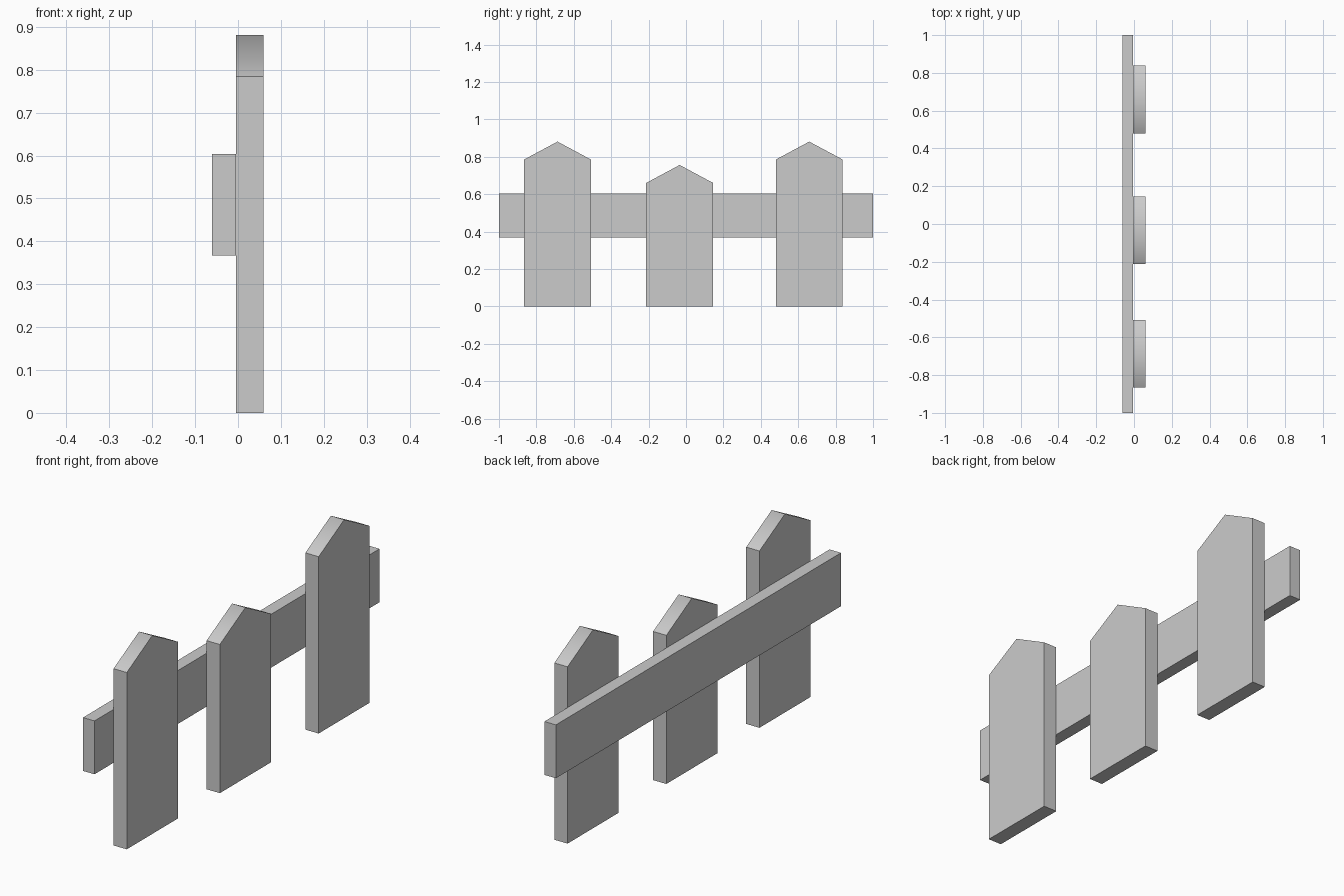
import bpy, bmesh, math

if "Cube" in bpy.data.objects:
    bpy.data.objects.remove(bpy.data.objects["Cube"])

SPLIT = -0.005  # plane where the rail meets the pickets
X_BACK, X_FRONT = -0.061, 0.06


def extrude_profile(name, profile, x0, x1):
    """Extrude a closed (y, z) outline along x."""
    bm = bmesh.new()
    face = bm.faces.new([bm.verts.new((x0, y, z)) for y, z in profile])
    ext = bmesh.ops.extrude_face_region(bm, geom=[face])
    verts = [v for v in ext["geom"] if isinstance(v, bmesh.types.BMVert)]
    bmesh.ops.translate(bm, verts=verts, vec=(x1 - x0, 0, 0))
    bmesh.ops.recalc_face_normals(bm, faces=bm.faces[:])
    mesh = bpy.data.meshes.new(name)
    bm.to_mesh(mesh)
    bm.free()
    obj = bpy.data.objects.new(name, mesh)
    bpy.context.collection.objects.link(obj)
    return obj


# Horizontal rail behind the pickets
extrude_profile("rail", [(-1, 0.367), (1, 0.367), (1, 0.604), (-1, 0.604)],
                X_BACK, SPLIT)

# Pointed pickets: centre y and peak height
HALF, POINT = 0.179, 0.096
for i, (y, peak) in enumerate([(-0.687, 0.881), (-0.034, 0.756), (0.659, 0.881)], 1):
    shoulder = peak - POINT
    picket = extrude_profile(
        f"picket_{i}",
        [(y - HALF, 0), (y + HALF, 0), (y + HALF, shoulder),
         (y, peak), (y - HALF, shoulder)],
        SPLIT, X_FRONT)
    # The ridge shades softly, all other edges stay sharp
    bpy.ops.object.select_all(action="DESELECT")
    picket.select_set(True)
    bpy.context.view_layer.objects.active = picket
    bpy.ops.object.shade_smooth_by_angle(angle=math.radians(60))
